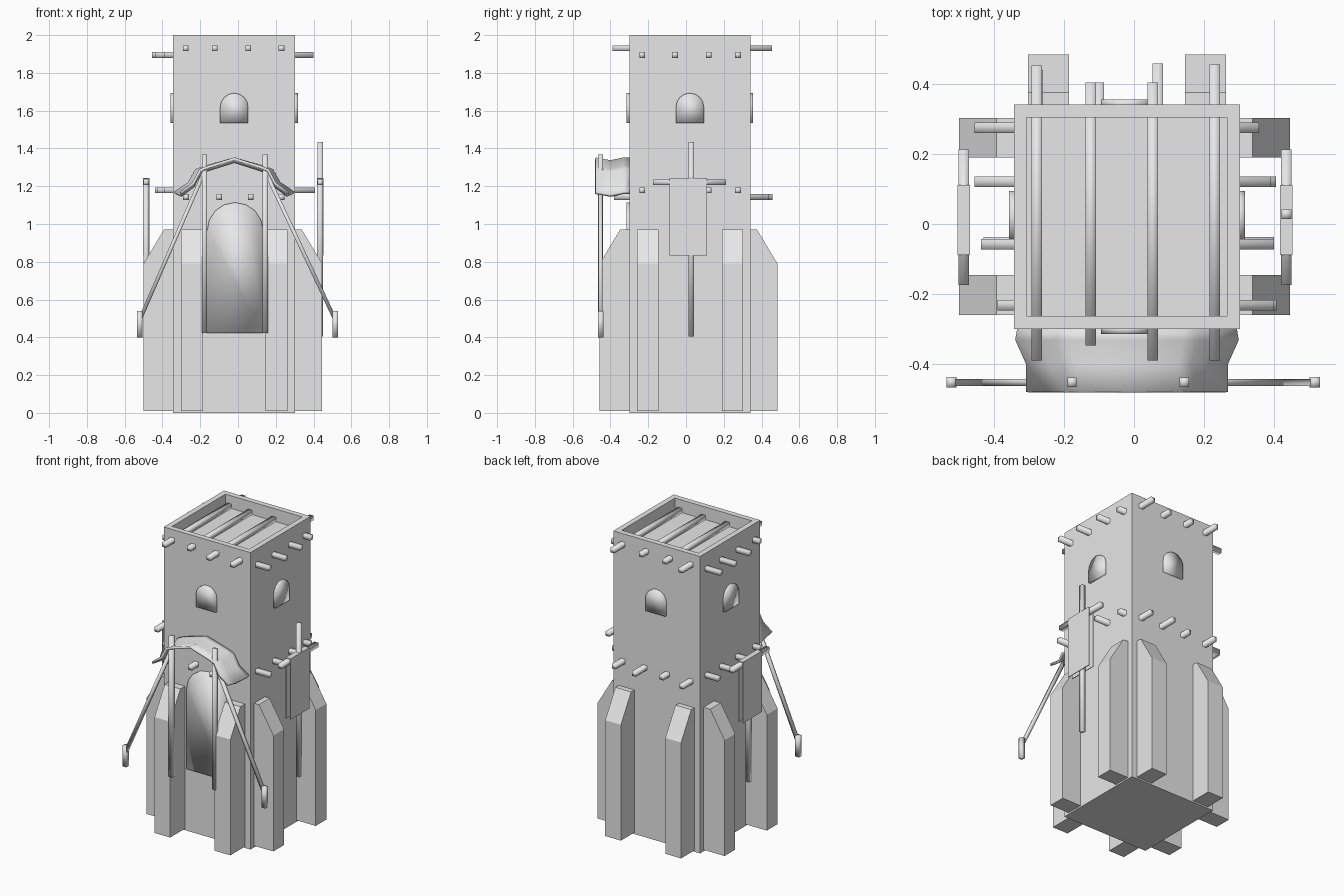
import bpy
import bmesh
import math
from mathutils import Vector

if "Cube" in bpy.data.objects:
    bpy.data.objects.remove(bpy.data.objects["Cube"], do_unlink=True)

GREY = (0.8, 0.8, 0.8, 1)
stone = bpy.data.materials.new("plain grey")
stone.use_nodes = True
stone.diffuse_color = GREY
stone.node_tree.nodes["Principled BSDF"].inputs["Base Color"].default_value = GREY

X, Y, Z = Vector((1, 0, 0)), Vector((0, 1, 0)), Vector((0, 0, 1))
WEST, EAST, SOUTH, NORTH = -0.343, 0.303, -0.3, 0.341
MID_X, MID_Y = (WEST + EAST) / 2, (SOUTH + NORTH) / 2


def finish(name, bm, smooth=False):
    bmesh.ops.recalc_face_normals(bm, faces=bm.faces)
    mesh = bpy.data.meshes.new(name)
    bm.to_mesh(mesh)
    bm.free()
    mesh.materials.append(stone)
    if smooth:
        mesh.shade_smooth()
    obj = bpy.data.objects.new(name, mesh)
    bpy.context.collection.objects.link(obj)
    return obj


def prism(name, points, u, v, w, start, end, smooth=False):
    """Extrude a profile drawn in the u, v plane along w."""
    bm = bmesh.new()
    face = bm.faces.new([bm.verts.new(u * p + v * q + w * start) for p, q in points])
    out = bmesh.ops.extrude_face_region(bm, geom=[face])
    moved = [g for g in out["geom"] if isinstance(g, bmesh.types.BMVert)]
    bmesh.ops.translate(bm, vec=w * (end - start), verts=moved)
    return finish(name, bm, smooth)


def bar(name, a, b, size=0.03):
    """Square timber between two points."""
    a, b = Vector(a), Vector(b)
    w = (b - a).normalized()
    u = (X if abs(w.y) > 0.5 else Y)
    v = w.cross(u)
    h = size / 2
    base = (a.dot(u), a.dot(v))
    pts = [(base[0] + i * h, base[1] + j * h) for i, j in ((-1, -1), (1, -1), (1, 1), (-1, 1))]
    return prism(name, pts, u, v, w, a.dot(w), b.dot(w), smooth=True)


def arch(name, wall, out, across, centre, half, bottom, top):
    """Thin round-headed plate on a wall."""
    spring = top - half
    pts = [(centre - half, bottom), (centre + half, bottom)]
    pts += [(centre + half * math.cos(math.pi * i / 8),
             spring + half * math.sin(math.pi * i / 8)) for i in range(9)]
    prism(name, pts, across, Z, out, wall - 0.01, wall + 0.014, smooth=True)


# Tower with a sunken roof inside the parapet
tower = prism("tower", [(WEST, SOUTH), (EAST, SOUTH), (EAST, NORTH), (WEST, NORTH)], X, Y, Z, 0, 2)
bm = bmesh.new()
bm.from_mesh(tower.data)
roof = max(bm.faces, key=lambda f: f.calc_center_median().z)
bmesh.ops.inset_region(bm, faces=[roof], thickness=0.052)
out = bmesh.ops.extrude_face_region(bm, geom=[roof])
bmesh.ops.translate(bm, vec=-Z * 0.085, verts=[g for g in out["geom"] if isinstance(g, bmesh.types.BMVert)])
bmesh.ops.delete(bm, geom=[roof], context="FACES")
bm.to_mesh(tower.data)
bm.free()

# Per wall: name, outward, across, wall distance, centre, buttress reach and spans
X_SPANS = ((-0.302, -0.185), (0.146, 0.263))
Y_SPANS = ((-0.26, -0.146), (0.19, 0.303))
WALLS = (("front", -Y, X, -SOUTH, MID_X, 0.457, X_SPANS),
         ("back", Y, X, NORTH, MID_X, 0.484, X_SPANS),
         ("right", -X, Y, -WEST, MID_Y, 0.5, Y_SPANS),
         ("left", X, Y, EAST, MID_Y, 0.446, Y_SPANS))

for side, outward, across, wall, centre, reach, spans in WALLS:
    # Windows and sloped buttresses
    arch(side + "_window", wall, outward, across, centre, 0.074, 1.534, 1.693)
    shape = [(wall - 0.02, 0.01), (reach, 0.01), (reach, 0.79), (reach - 0.108, 0.97), (wall - 0.02, 0.97)]
    for i, (lo, hi) in enumerate(spans):
        prism(f"{side}_buttress_{i}", shape, outward, Z, across, lo, hi)

# Door
arch("door", -SOUTH, -Y, X, -0.015, 0.148, 0.423, 1.114)

# Projecting floor and roof beams: position, low end, high end
ROOF_LONG = ((-0.277, -0.39, 0.452), (-0.123, -0.347, 0.404), (0.054, -0.39, 0.404), (0.23, -0.39, 0.455))
FLOOR_LONG = ((-0.275, -0.38, 0.44), (-0.1, -0.37, 0.404), (0.068, -0.38, 0.458), (0.23, -0.38, 0.44))
ROOF_CROSS = ((-0.232, -0.39, 0.4), (-0.058, -0.437, 0.4), (0.12, -0.455, 0.39), (0.275, -0.455, 0.357))
FLOOR_CROSS = ((-0.232, -0.39, 0.407), (-0.052, -0.43, 0.4), (0.12, -0.44, 0.405), (0.275, -0.44, 0.35))
for name, rows, z in (("roof_beam", ROOF_LONG, 1.93), ("floor_beam", FLOOR_LONG, 1.143)):
    for p, lo, hi in rows:
        bar(name, (p, lo, z), (p, hi, z))
for name, rows, z in (("roof_cross_beam", ROOF_CROSS, 1.895), ("floor_cross_beam", FLOOR_CROSS, 1.178)):
    for p, lo, hi in rows:
        bar(name, (lo, p, z), (hi, p, z))

# Side banners: pole, crossbar and cloth folded over it
for side, x, top in (("right", -0.486, 1.225), ("left", 0.435, 1.435)):
    bar(side + "_banner_pole", (x, 0.028, 0.405), (x, 0.028, top), 0.028)
    bar(side + "_banner_crossbar", (x, -0.174, 1.221), (x, 0.213, 1.221), 0.03)
    fold = [(x - 0.018, 0.833), (x - 0.018, 1.243), (x + 0.018, 1.243), (x + 0.018, 0.833),
            (x + 0.013, 0.833), (x + 0.013, 1.238), (x - 0.013, 1.238), (x - 0.013, 0.833)]
    prism(side + "_banner_cloth", fold, X, Z, Y, -0.088, 0.112)

# Awning posts, guy ropes and pegs
FRONT = -0.452
for side, post, peg in (("right", -0.177, -0.521), ("left", 0.144, 0.516)):
    bar(side + "_awning_post", (post, FRONT, 0.423), (post, FRONT, 1.368), 0.027)
    bar(side + "_awning_rope", (post, FRONT, 1.28), (peg, FRONT, 0.49), 0.02)
    bar(side + "_awning_peg", (peg, FRONT, 0.4), (peg, FRONT, 0.54), 0.029)

# Draped awning cloth: half profile swept out from the wall
HALF = ((0, 1.345), (0.16, 1.3), (0.2, 1.285), (0.24, 1.215), (0.315, 1.165))
PROFILE = [(-a, z) for a, z in HALF[:0:-1]] + list(HALF)
ROWS = ((-0.295, 0.98, 0.0), (-0.33, 1.0, 0.0), (-0.4, 0.9, -0.015), (-0.48, 0.9, 0.0))
bm = bmesh.new()
grid = [[bm.verts.new((MID_X + a * wide, y, z + sag)) for a, z in PROFILE] for y, wide, sag in ROWS]
for r, s in zip(grid, grid[1:]):
    for i in range(len(r) - 1):
        bm.faces.new((r[i], r[i + 1], s[i + 1], s[i]))
awning = finish("awning_cloth", bm, smooth=True)
thick = awning.modifiers.new("thickness", "SOLIDIFY")
thick.thickness = 0.015
thick.offset = 0
